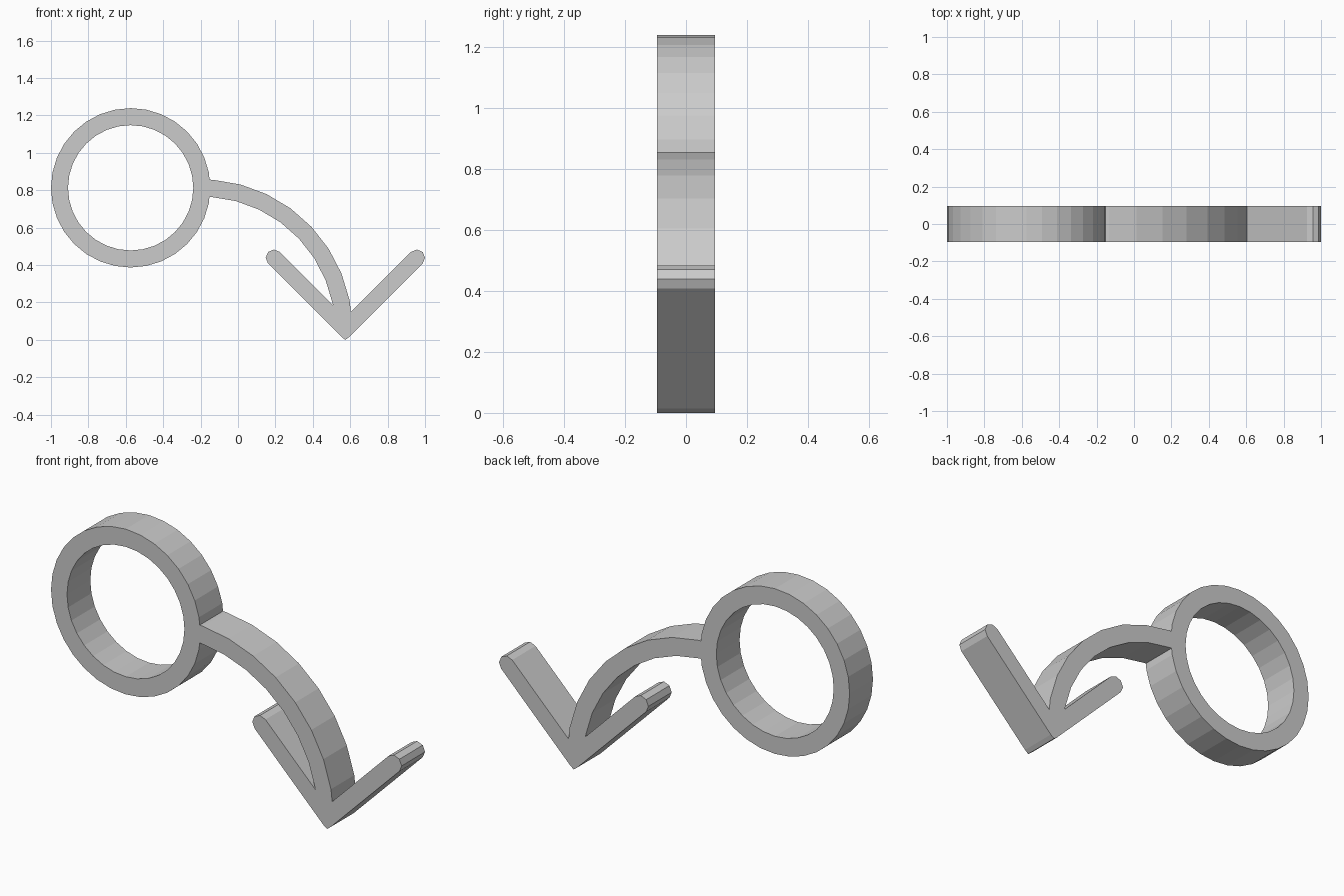
import bpy, bmesh
from math import sin, cos, radians, pi

cube = bpy.data.objects.get("Cube")
if cube:
    bpy.data.objects.remove(cube, do_unlink=True)

HALF = 0.095  # half of the plate depth

grey = bpy.data.materials.new("grey")
grey.use_nodes = True
grey.diffuse_color = (0.6, 0.6, 0.6, 1)
grey.node_tree.nodes["Principled BSDF"].inputs["Base Color"].default_value = (0.6, 0.6, 0.6, 1)


def finish(name, bm):
    bmesh.ops.recalc_face_normals(bm, faces=bm.faces)
    mesh = bpy.data.meshes.new(name)
    bm.to_mesh(mesh)
    bm.free()
    mesh.materials.append(grey)
    obj = bpy.data.objects.new(name, mesh)
    bpy.context.collection.objects.link(obj)
    return obj


def band(name, centre, inner, outer, angles, closed=False):
    """Flat-faced curved bar; angles run clockwise from the top."""
    bm = bmesh.new()
    rows = []
    for a in angles:
        rows.append([bm.verts.new((centre[0] + r * sin(a), y, centre[1] + r * cos(a)))
                     for r, y in ((inner, -HALF), (outer, -HALF), (outer, HALF), (inner, HALF))])
    pairs = list(zip(rows, rows[1:]))
    if closed:
        pairs.append((rows[-1], rows[0]))
    else:
        bm.faces.new(rows[0])
        bm.faces.new(rows[-1])
    for p, q in pairs:
        for i in range(4):
            j = (i + 1) % 4
            bm.faces.new((p[i], p[j], q[j], q[i]))
    return finish(name, bm)


def plate(name, outline):
    """Extrude a front outline through the full depth."""
    bm = bmesh.new()
    face = bm.faces.new([bm.verts.new((x, -HALF, z)) for x, z in outline])
    ext = bmesh.ops.extrude_face_region(bm, geom=[face])
    verts = [v for v in ext["geom"] if isinstance(v, bmesh.types.BMVert)]
    bmesh.ops.translate(bm, verts=verts, vec=(0, 2 * HALF, 0))
    return finish(name, bm)


# Round ring
band("ring", (-0.574, 0.813), 0.335, 0.426, [2 * pi * i / 32 for i in range(32)], closed=True)

# Curved shaft from the ring to the arrow tip
band("curved_shaft", (-0.195, 0.05), 0.716, 0.808,
     [0] + [radians(4.3 + 10.6 * i) for i in range(9)])

# Arrow head: two arms with rounded ends meeting in a blunted tip
TIP_X, ARM_X, ARM_Z, R = 0.574, 0.382, 0.439, 0.044
cap = [(ARM_X + R * cos(radians(a)), ARM_Z + R * sin(radians(a))) for a in range(-45, 136, 45)]
right_half = [(0.02, 0.015)] + cap
notch = (0, ARM_Z - ARM_X + R * 2 ** 0.5)
left_half = [(-x, z) for x, z in reversed(right_half)]
plate("arrow_head", [(TIP_X + x, z) for x, z in [(0, 0)] + right_half + [notch] + left_half])
